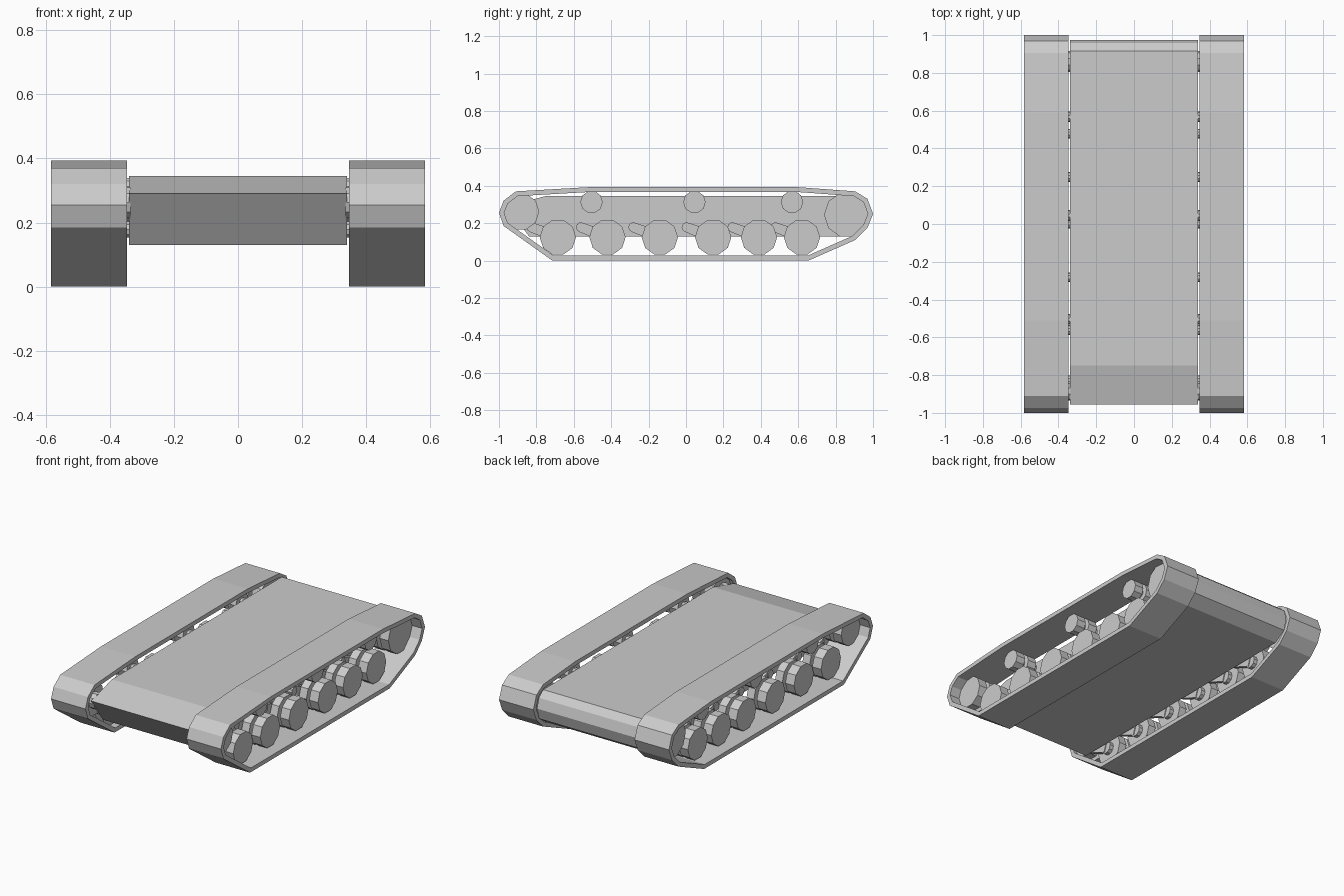
import bpy, bmesh
from math import sin, cos, pi
from mathutils import Vector

if "Cube" in bpy.data.objects:
    bpy.data.objects.remove(bpy.data.objects["Cube"])


def circle(y, z, r, n):
    # flat-topped polygon in the side (y, z) plane
    return [(y + r * sin(2 * pi * (i + 0.5) / n), z + r * cos(2 * pi * (i + 0.5) / n))
            for i in range(n)]


def make_object(name, bm, mirror=True):
    bmesh.ops.recalc_face_normals(bm, faces=bm.faces)
    me = bpy.data.meshes.new(name)
    bm.to_mesh(me)
    bm.free()
    ob = bpy.data.objects.new(name, me)
    bpy.context.collection.objects.link(ob)
    if mirror:
        m = ob.modifiers.new("mirror", "MIRROR")
        m.use_axis[0] = True
        m.use_mirror_merge = False
    return ob


def prism(bm, pts, x0, x1):
    # extrude a side profile from x0 to x1
    a = [bm.verts.new((x0, y, z)) for y, z in pts]
    b = [bm.verts.new((x1, y, z)) for y, z in pts]
    bm.faces.new(a)
    bm.faces.new(b[::-1])
    for i in range(len(pts)):
        j = (i + 1) % len(pts)
        bm.faces.new((a[i], a[j], b[j], b[i]))


def inset(pts, t):
    # mitred inward offset of a counter-clockwise outline
    out = []
    n = len(pts)
    for i in range(n):
        p, q, r = (Vector(pts[k % n]) for k in (i - 1, i, i + 1))
        d1, d2 = (q - p).normalized(), (r - q).normalized()
        n1, n2 = Vector((-d1.y, d1.x)), Vector((-d2.y, d2.x))
        v = q + (n1 + n2) * (t / (1 + n1.dot(n2)))
        out.append((v.x, v.y))
    return out


# hull
hull = [(-0.84, 0.13), (0.88, 0.13), (0.955, 0.18), (0.975, 0.25),
        (0.957, 0.31), (0.915, 0.345), (-0.75, 0.345), (-0.955, 0.29)]
bm = bmesh.new()
prism(bm, hull, -0.34, 0.34)
make_object("hull", bm, mirror=False)

# track bands
outer = [(-0.715, 0), (0.655, 0), (0.905, 0.11), (0.97, 0.175), (1.0, 0.25),
         (0.97, 0.33), (0.905, 0.37), (0.59, 0.393), (-0.51, 0.393),
         (-0.91, 0.37), (-0.975, 0.32), (-1.0, 0.255), (-0.975, 0.185)]
inner = inset(outer, 0.026)
bm = bmesh.new()
rings = [[bm.verts.new((x, y, z)) for y, z in loop]
         for x, loop in ((0.347, outer), (0.583, outer), (0.583, inner), (0.347, inner))]
for k in range(4):
    a, b = rings[k], rings[(k + 1) % 4]
    for i in range(len(outer)):
        j = (i + 1) % len(outer)
        bm.faces.new((a[i], a[j], b[j], b[i]))
make_object("track", bm)


def double_wheel(name, y, z, r, n, hub):
    # two discs joined by a hub that reaches inward
    bm = bmesh.new()
    prism(bm, circle(y, z, r, n), 0.455, 0.515)
    prism(bm, circle(y, z, r, n), 0.37, 0.43)
    prism(bm, circle(y, z, hub, n), 0.43, 0.455)
    prism(bm, circle(y, z, hub, n), 0.335, 0.37)
    make_object(name, bm)


# drive sprocket, idler and return rollers
double_wheel("drive_sprocket", 0.86, 0.245, 0.122, 10, 0.055)
double_wheel("idler_wheel", -0.885, 0.262, 0.1, 10, 0.05)
for i, y in enumerate((-0.505, 0.045, 0.567)):
    double_wheel(f"return_roller_{i + 1}", y, 0.313, 0.06, 10, 0.028)

# road wheels with swing arms
for i, y in enumerate((-0.685, -0.42, -0.14, 0.145, 0.39, 0.62)):
    bm = bmesh.new()
    z = 0.125
    prism(bm, circle(y, z, 0.097, 10), 0.455, 0.515)
    prism(bm, circle(y, z, 0.097, 10), 0.385, 0.435)
    prism(bm, circle(y, z, 0.04, 10), 0.36, 0.455)
    make_object(f"road_wheel_{i + 1}", bm)

    bm = bmesh.new()
    py, pz = y - 0.142, 0.178
    prism(bm, circle(py, pz, 0.026, 10), 0.335, 0.385)
    prism(bm, [(py - 0.01, pz - 0.024), (y - 0.01, z - 0.03),
               (y + 0.01, z + 0.03), (py + 0.01, pz + 0.024)], 0.355, 0.38)
    make_object(f"swing_arm_{i + 1}", bm)
